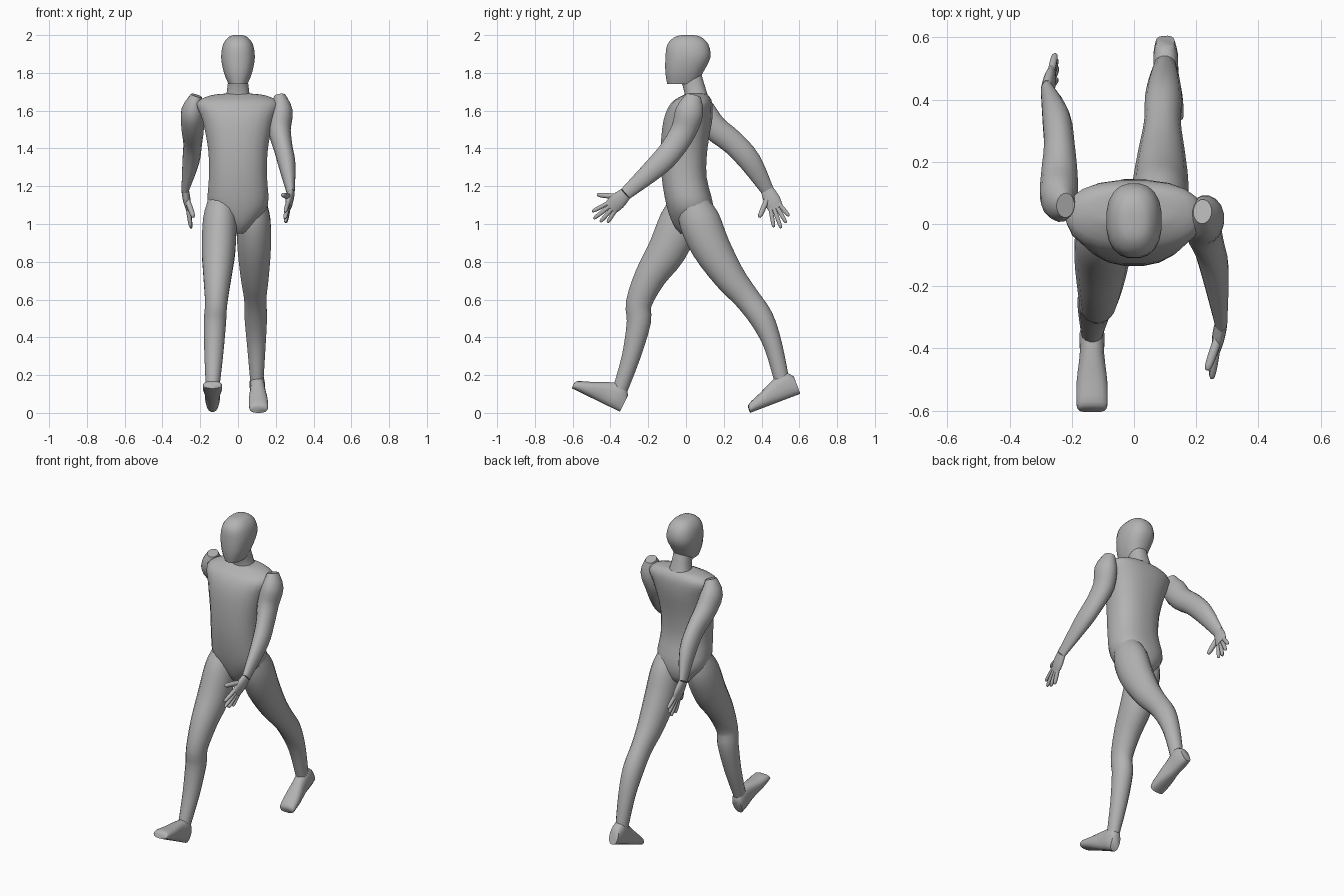
import bpy, bmesh, math
from mathutils import Vector

cube = bpy.data.objects.get("Cube")
if cube:
    bpy.data.objects.remove(cube, do_unlink=True)

GREY = (0.45, 0.45, 0.45, 1)
skin = bpy.data.materials.new("plain grey")
skin.use_nodes = True
skin.diffuse_color = GREY
skin.node_tree.nodes["Principled BSDF"].inputs["Base Color"].default_value = GREY


def smooth_rows(rows, steps=3):
    """Add rows in between along a spline through the given rows."""
    rows = [Vector(row) for row in rows]
    result = []
    for i in range(len(rows) - 1):
        start, end = rows[i], rows[i + 1]
        before = rows[max(i - 1, 0)]
        after = rows[min(i + 2, len(rows) - 1)]
        leave, arrive = (end - before) / 2, (after - start) / 2
        for step in range(steps):
            t = step / steps
            ease = t * t * (3 - 2 * t)
            result.append(start.lerp(end, ease)
                          + leave * t * (1 - t) ** 2
                          - arrive * t * t * (1 - t))
    return result + [rows[-1]]


def loft(name, rows, sides=16, power=2, axis=None):
    """Skin oval rings; each row is x, y, z, half width, half depth."""
    rows = smooth_rows(rows)
    centres = [Vector(row[:3]) for row in rows]
    bm = bmesh.new()
    rings = []
    for i, centre in enumerate(centres):
        ahead = centres[min(i + 1, len(rows) - 1)]
        behind = centres[max(i - 1, 0)]
        along = axis or (ahead - behind).normalized()
        across = Vector((1, 0, 0))
        across = (across - along * across.dot(along)).normalized()
        deep = along.cross(across)
        ring = []
        for side in range(sides):
            angle = math.tau * (side + 0.5) / sides
            c, s = math.cos(angle), math.sin(angle)
            c = math.copysign(abs(c) ** (2 / power), c)
            s = math.copysign(abs(s) ** (2 / power), s)
            ring.append(bm.verts.new(centre + across * c * rows[i][3]
                                     + deep * s * rows[i][4]))
        rings.append(ring)
    for low, high in zip(rings, rings[1:]):
        for k in range(sides):
            n = (k + 1) % sides
            bm.faces.new((low[k], low[n], high[n], high[k]))
    bm.faces.new(rings[0])
    bm.faces.new(rings[-1])
    bmesh.ops.recalc_face_normals(bm, faces=bm.faces)
    mesh = bpy.data.meshes.new(name)
    bm.to_mesh(mesh)
    bm.free()
    mesh.materials.append(skin)
    part = bpy.data.objects.new(name, mesh)
    bpy.context.collection.objects.link(part)
    bpy.ops.object.select_all(action="DESELECT")
    part.select_set(True)
    bpy.context.view_layer.objects.active = part
    bpy.ops.object.shade_smooth_by_angle(angle=math.radians(60))


def trunk(name, profile):
    """Upright part; each profile point is z, y, half width, half depth."""
    rows = [(0, y, z, width, depth) for z, y, width, depth in profile]
    loft(name, rows, sides=20, power=2.4, axis=Vector((0, 0, 1)))


def leg(side, hip_x, ankle_x, path):
    """Leg along a path of y, z points, from hip to ankle."""
    girth = [(.07, .08), (.09, .11), (.09, .105), (.075, .085),
             (.06, .07), (.06, .065), (.05, .05), (.035, .04)]
    rows = []
    for i, ((y, z), (width, depth)) in enumerate(zip(path, girth)):
        x = hip_x + (ankle_x - hip_x) * i / (len(path) - 1)
        rows.append((x, y, z, width, depth))
    loft(side + "_leg", rows)


def foot(side, heel, toe):
    """Foot standing on the line from heel to toe."""
    heel, toe = Vector(heel), Vector(toe)
    forward = (toe - heel).normalized()
    up = forward.cross(Vector((1, 0, 0)))
    up *= math.copysign(1, up.z)
    rows = []
    for part, height, width in ((0, .1, .03), (.15, .14, .04), (.4, .12, .04),
                                (.7, .08, .05), (.95, .05, .05), (1, .03, .04)):
        centre = heel.lerp(toe, part) + up * height / 2
        rows.append((*centre, width, height / 2))
    loft(side + "_foot", rows, power=2.5, axis=forward)


def arm(side, path):
    """Arm along a path of points, from shoulder to wrist."""
    girth = [(.03, .04), (.06, .075), (.06, .07), (.05, .065), (.045, .06), (.02, .035)]
    loft(side + "_arm", [point + size for point, size in zip(path, girth)])


def hand(side, wrist, inward, swing):
    """Flat palm with a fan of fingers and a thumb, swung about the wrist."""
    def reach(length, spread=0, bend=.15):
        angle = math.radians(swing + spread)
        return Vector(wrist) + length * Vector(
            (inward * bend, math.sin(angle), -math.cos(angle)))

    def finger(name, root, tip, radius):
        rows = [(*root.lerp(tip, t), radius * k, radius * k)
                for t, k in ((0, 1), (.6, 1), (.9, .8), (1, .4))]
        loft(f"{side}_{name}", rows, sides=8)

    loft(side + "_palm", [(*reach(0), .02, .035), (*reach(.06), .02, .045),
                          (*reach(.11), .013, .04)])
    names = ("index", "middle", "ring", "little")
    for i, (name, length) in enumerate(zip(names, (.2, .215, .2, .18))):
        spread = 10 * (i - 1.5)
        finger(name + "_finger", reach(.09, spread), reach(length, spread), .012)
    finger("thumb", reach(.04, -20), reach(.15, -41, .3), .015)


# Head, neck and torso
trunk("head", [(1.74, -.02, .05, .08), (1.8, -.01, .075, .1), (1.88, .01, .09, .12),
               (1.95, .01, .08, .11), (1.99, .01, .05, .07), (2, .01, .02, .03)])
trunk("neck", [(1.65, .06, .08, .07), (1.7, .05, .06, .06), (1.8, .02, .05, .06)])
trunk("torso", [(.95, .02, .03, .05), (1, .03, .09, .1), (1.1, .02, .16, .125),
                (1.25, -.01, .155, .12), (1.4, -.01, .16, .125), (1.55, .01, .19, .13),
                (1.64, .03, .22, .11), (1.68, .05, .15, .07), (1.69, .05, .07, .05)])

# Legs in mid stride, right one forward
leg("right", -.09, -.135, [(0, 1.12), (-.03, 1.02), (-.1, .86), (-.19, .72),
                           (-.25, .58), (-.25, .48), (-.29, .3), (-.35, .12)])
leg("left", .08, .1, [(.03, 1.12), (.07, 1.02), (.13, .88), (.23, .72),
                      (.32, .61), (.4, .5), (.46, .36), (.51, .16)])
foot("right", (-.135, -.35, .005), (-.135, -.605, .13))
foot("left", (.1, .605, .1), (.11, .34, 0))

# Arms swinging opposite to the legs
arm("right", [(-.22, .06, 1.68), (-.24, .08, 1.6), (-.24, .15, 1.51),
              (-.24, .25, 1.43), (-.25, .34, 1.33), (-.28, .43, 1.18)])
arm("left", [(.22, .04, 1.68), (.23, .02, 1.6), (.22, -.01, 1.5),
             (.24, -.07, 1.4), (.26, -.15, 1.31), (.28, -.32, 1.16)])
hand("right", (-.28, .43, 1.18), 1, 25)
hand("left", (.28, -.32, 1.16), -1, -47)
